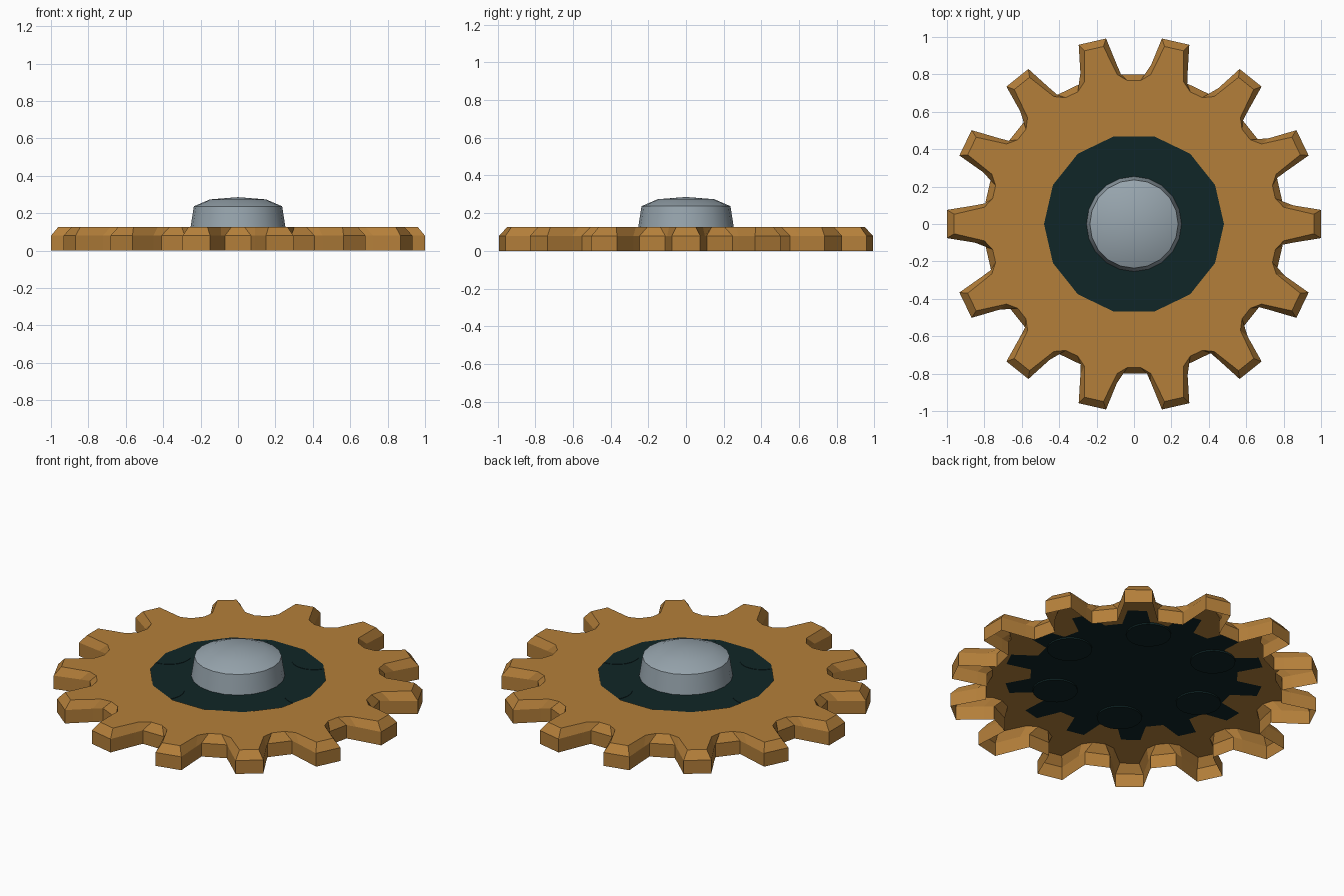
import bpy, bmesh, math

if "Cube" in bpy.data.objects:
    bpy.data.objects.remove(bpy.data.objects["Cube"])

TEETH = 14
STEP = 2 * math.pi / TEETH


def material(name, rgb):
    m = bpy.data.materials.new(name)
    m.diffuse_color = (*rgb, 1)
    m.use_nodes = True
    m.node_tree.nodes["Principled BSDF"].inputs["Base Color"].default_value = m.diffuse_color
    return m


BRONZE = material("bronze", (0.456, 0.212, 0.042))
DARK = material("dark_teal", (0.005, 0.019, 0.020))
STEEL = material("steel_grey", (0.31, 0.375, 0.42))


def finish(name, bm, mat, smooth=False):
    bmesh.ops.recalc_face_normals(bm, faces=bm.faces[:])
    me = bpy.data.meshes.new(name)
    bm.to_mesh(me)
    bm.free()
    me.materials.append(mat)
    ob = bpy.data.objects.new(name, me)
    bpy.context.collection.objects.link(ob)
    if smooth:
        bpy.context.view_layer.objects.active = ob
        ob.select_set(True)
        bpy.ops.object.shade_smooth_by_angle(angle=math.radians(30))
        ob.select_set(False)
    return ob


def gear_loop(bm, half, z, scale=1.0):
    """Toothed outline; half = (radius, degrees) from valley to tip."""
    tooth = [(r, -a) for r, a in half] + [(r, a) for r, a in reversed(half)]
    verts = []
    for i in range(TEETH):
        for r, a in tooth:
            t = i * STEP + math.radians(a)
            verts.append(bm.verts.new((scale * r * math.cos(t), scale * r * math.sin(t), z)))
    return verts


def bridge(bm, a, b):
    n = len(a)
    for i in range(n):
        j = (i + 1) % n
        bm.faces.new((a[i], a[j], b[j], b[i]))


# Gear: open-bottomed shell with walls, bevel and flat top ring
wall = [(0.803, 7.9), (0.856, 6.7), (1.0028, 4.3)]
crown = [(0.768, 10.2), (0.805, 6.4), (0.963, 3.1)]
bm = bmesh.new()
bottom = gear_loop(bm, wall, 0.0)
middle = gear_loop(bm, wall, 0.08)
top = gear_loop(bm, crown, 0.126)
bridge(bm, bottom, middle)
bridge(bm, middle, top)
hole = [bm.verts.new((0.481 * math.cos(i * STEP), 0.481 * math.sin(i * STEP), 0.126))
        for i in range(TEETH)]
for i in range(TEETH):
    k = (i + 1) % TEETH
    bm.faces.new([hole[i]] + top[6 * i:6 * i + 6])
    bm.faces.new((hole[i], top[6 * i + 5], top[6 * k], hole[k]))
finish("gear_shell", bm, BRONZE)

# Dark toothed web plate under the top ring
bm = bmesh.new()
bm.faces.new(gear_loop(bm, [wall[0], wall[2]], 0.122, 0.7))
finish("web_plate", bm, DARK)

# Six shallow round bosses on the web plate
bm = bmesh.new()
for i in range(6):
    t = i * math.pi / 3
    ret = bmesh.ops.create_cone(bm, cap_ends=True, segments=24, radius1=0.122,
                                radius2=0.122, depth=0.011)
    bmesh.ops.translate(bm, verts=ret["verts"],
                        vec=(0.455 * math.cos(t), 0.455 * math.sin(t), 0.1185))
finish("web_bosses", bm, DARK, smooth=True)

# Domed hub cap
bm = bmesh.new()
SIDES = 20
rings = []
for r, z in [(0.254, 0.1225), (0.236, 0.237), (0.15, 0.274)]:
    rings.append([bm.verts.new((r * math.cos(2 * math.pi * i / SIDES),
                                r * math.sin(2 * math.pi * i / SIDES), z))
                  for i in range(SIDES)])
bridge(bm, rings[0], rings[1])
bridge(bm, rings[1], rings[2])
tip = bm.verts.new((0, 0, 0.286))
for i in range(SIDES):
    bm.faces.new((rings[2][i], rings[2][(i + 1) % SIDES], tip))
finish("hub_cap", bm, STEEL, smooth=True)
